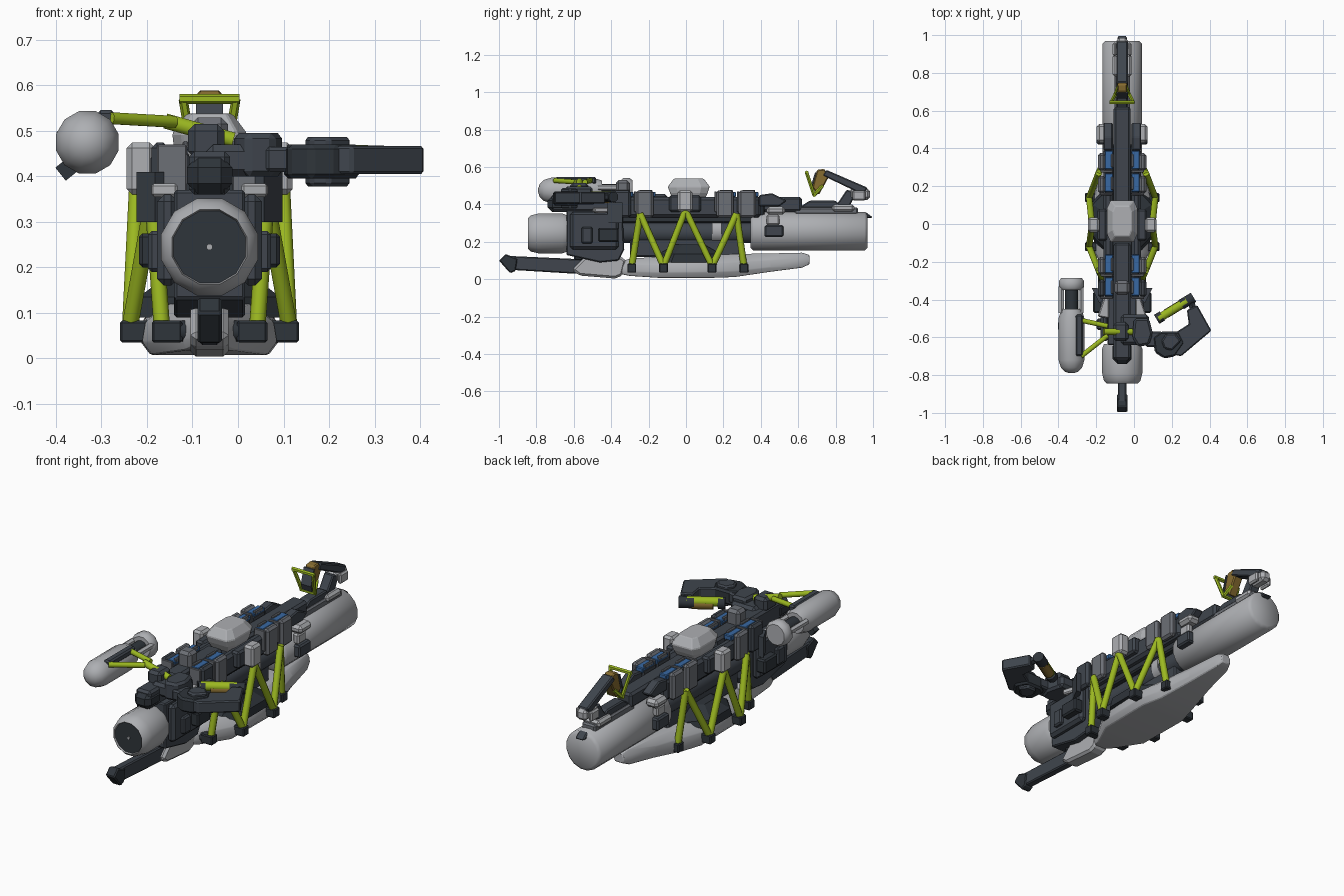
import bpy, bmesh, math
from mathutils import Vector

if "Cube" in bpy.data.objects:
    bpy.data.objects.remove(bpy.data.objects["Cube"])

CX = -0.0625  # centre plane of the main body


def mat(name, rgb):
    m = bpy.data.materials.new(name)
    m.diffuse_color = (*rgb, 1)
    m.use_nodes = True
    m.node_tree.nodes["Principled BSDF"].inputs["Base Color"].default_value = m.diffuse_color
    return m


LIGHT = mat("light_grey", (0.42, 0.43, 0.45))
MID = mat("mid_grey", (0.15, 0.16, 0.18))
DARK = mat("dark_slate", (0.05, 0.06, 0.075))
BLACK = mat("charcoal", (0.028, 0.035, 0.043))
GREEN = mat("lime_green", (0.33, 0.48, 0.015))
BLUE = mat("blue", (0.04, 0.14, 0.36))
BROWN = mat("ochre", (0.24, 0.15, 0.03))


def finish(bm, name, m, bevel=0, smooth=False):
    bmesh.ops.recalc_face_normals(bm, faces=bm.faces)
    me = bpy.data.meshes.new(name)
    bm.to_mesh(me)
    bm.free()
    me.materials.append(m)
    ob = bpy.data.objects.new(name, me)
    bpy.context.collection.objects.link(ob)
    if bevel:
        b = ob.modifiers.new("bevel", 'BEVEL')
        b.width = bevel
        b.segments = 1
    if smooth:
        bpy.context.view_layer.objects.active = ob
        ob.select_set(True)
        bpy.ops.object.shade_smooth_by_angle(angle=math.radians(50))
        ob.select_set(False)
    return ob


def loft(name, rings, m, bevel=0, smooth=False):
    """Skin equal-length point rings and cap both ends."""
    bm = bmesh.new()
    vs = [[bm.verts.new(p) for p in r] for r in rings]
    n = len(vs[0])
    for a, b in zip(vs, vs[1:]):
        for i in range(n):
            bm.faces.new((a[i], a[(i + 1) % n], b[(i + 1) % n], b[i]))
    bm.faces.new(vs[0])
    bm.faces.new(vs[-1])
    return finish(bm, name, m, bevel, smooth)


def box(name, x0, x1, y0, y1, z0, z1, m, bevel=0.008):
    ring = lambda y: [(x0, y, z0), (x1, y, z0), (x1, y, z1), (x0, y, z1)]
    return loft(name, [ring(y0), ring(y1)], m, bevel)


def pair(name, o0, o1, y0, y1, z0, z1, m, bevel=0.008):
    for tag, s in (("left", -1), ("right", 1)):
        a, b = sorted((CX + s * o0, CX + s * o1))
        box(f"{name}_{tag}", a, b, y0, y1, z0, z1, m, bevel)


def side(name, pts, half, m, cx=CX, bevel=0.006):
    """Extrude a (y, z) outline across x."""
    return loft(name, [[(x, y, z) for y, z in pts] for x in (cx - half, cx + half)], m, bevel)


def plan(name, pts, z0, z1, m, bevel=0.006):
    """Extrude an (x, y) outline upward."""
    return loft(name, [[(x, y, z) for x, y in pts] for z in (z0, z1)], m, bevel)


def lathe(name, prof, cx, cz, m, n=16):
    """Rings (y, radius) around an axis along y."""
    rings = [[(cx + r * math.cos(2 * math.pi * (i + .5) / n), y, cz + r * math.sin(2 * math.pi * (i + .5) / n))
              for i in range(n)] for y, r in prof]
    return loft(name, rings, m, 0, True)


def rod(name, a, b, r, m, n=8):
    a, b = Vector(a), Vector(b)
    q = (b - a).to_track_quat('Z', 'Y')
    rings = [[p + q @ Vector((r * math.cos(2 * math.pi * (i + .5) / n), r * math.sin(2 * math.pi * (i + .5) / n), 0))
              for i in range(n)] for p in (a, b)]
    return loft(name, rings, m, 0, n > 4)


# Main barrel, core shaft and rear tank
lathe("front_barrel", [(-.635, .1), (-.66, .11), (-.79, .11), (-.83, .1), (-.845, .085), (-.825, .08)], CX, .245, LIGHT, 12)
lathe("barrel_face", [(-.836, .082), (-.82, .082)], CX, .245, BLACK, 12)
lathe("barrel_pin", [(-.841, .007), (-.83, .007)], CX, .245, LIGHT, 8)
lathe("core_shaft", [(-.42, .058), (.38, .058)], CX, .25, DARK)
lathe("shaft_collar", [(.14, .068), (.19, .068)], CX, .26, LIGHT, 12)
lathe("rear_tank", [(.345, .09), (.36, .106), (.955, .106), (.97, .09)], CX, .257, LIGHT)
pair("tank_clamp", .09, .135, .42, .52, .225, .29, DARK)
pair("tank_lug", .085, .12, .43, .5, .29, .345, LIGHT)
pair("tank_shoulder", .06, .135, .43, .53, .345, .39, LIGHT, .015)
for s in (-1, 1):
    side("shoulder_wedge", [(.39, .39), (.39, .45), (.46, .46), (.54, .42), (.5, .39)], .025, DARK, CX + s * .075)

# Front housing block
side("front_housing", [(-.64, .37), (-.34, .37), (-.33, .16), (-.36, .1), (-.46, .09), (-.64, .13)], .078, DARK)
pair("housing_cheek", .07, .115, -.62, -.36, .16, .36, DARK, .015)
pair("housing_port", .1, .155, -.47, -.36, .2, .275, BLACK)
pair("housing_port_cap", .1, .135, -.56, -.5, .19, .28, DARK)
for s in (-1, 1):
    plan("housing_fin", [(CX + s * a, b) for a, b in ((.1, -.4), (.12, -.42), (.16, -.34), (.13, -.34))], .3, .41, DARK, 0)
    plan("housing_guard", [(CX + s * a, b) for a, b in ((.07, -.5), (.13, -.49), (.1, -.4), (.12, -.34), (.1, -.34), (.07, -.4))],
         .355, .385, LIGHT)

# Spine along the top
box("spine_front", CX - .045, CX + .045, -.72, -.1, .36, .455, DARK, .012)
box("spine_rear", CX - .045, CX + .045, .1, .62, .36, .44, DARK, .012)
box("spine_core", CX - .06, CX + .06, -.36, .42, .3, .4, BLACK)
box("spine_nose", CX - .05, CX + .05, -.74, -.62, .36, .445, BLACK, .025)
box("spine_rear_block", CX - .04, CX + .04, -.375, -.3, .44, .53, MID, .015)
loft("top_pod", [[(CX + sx * w, sy * l + .015, z) for sx, sy in
                  ((-.75, -1), (.75, -1), (1, -.6), (1, .6), (.75, 1), (-.75, 1), (-1, .6), (-1, -.6))]
                 for z, w, l in ((.42, .06, .08), (.46, .078, .1), (.495, .082, .112), (.538, .05, .08))], LIGHT, .004)

# Side rails, clamps and blue pads
pair("side_rail", .05, .1, -.32, .4, .33, .44, DARK, .015)
pair("hub_block", .12, .182, -.045, .035, .36, .475, LIGHT, .012)
pair("hub_link", .08, .13, -.09, .08, .36, .45, DARK, .01)
for y, m in ((-.22, MID), (.21, MID), (-.34, DARK), (.33, MID)):
    pair("clamp_outer", .09, .128, y - .048, y + .045, .33, .475, m, .012)
    pair("clamp_inner", .045, .09, y - .055, y + .055, .4, .455, DARK)
    pair("clamp_front", .05, .115, y - .058, y - .045, .36, .47, MID, .003)
    pair("clamp_pad", .048, .092, y - .04, y + .058, .44, .467, BLUE, .004)
    pair("clamp_ridge", .046, .06, y - .03, y + .04, .455, .478, MID, .004)

# Lower hull with dark deck
sections = [(-.36, .03, .03, .09), (-.3, .06, .018, .11), (-.15, .148, .008, .12), (.15, .153, .008, .13),
            (.26, .12, .012, .135), (.45, .075, .04, .138), (.62, .045, .062, .142), (.66, .028, .08, .13)]
loft("lower_hull", [[(CX + w * u, y, a + (b - a) * v) for u, v in
                     ((-.85, 0), (.85, 0), (1, .25), (.95, .65), (.6, 1), (-.6, 1), (-.95, .65), (-1, .25))]
                    for y, w, a, b in sections], LIGHT, .004, True)
loft("hull_deck", [[(CX + sx * w, .02 + sy * l, z) for sx, sy in
                    ((-.5, -1), (.5, -1), (1, -.5), (1, .5), (.5, 1), (-.5, 1), (-1, .5), (-1, -.5))]
                   for z, w, l in ((.09, .155, .2), (.135, .155, .165), (.185, .09, .08))], BLACK)
box("deck_pillar", CX - .04, CX + .04, -.3, .3, .12, .22, DARK)

# Keel beam at the front
side("keel_beam", [(-.95, .125), (-.4, .1), (-.4, .03), (-.6, .03), (-.93, .05)], .022, DARK)
side("keel_tip", [(-1, .1), (-.965, .135), (-.9, .11), (-.91, .045), (-.94, .032)], .027, BLACK)
side("keel_cowl", [(-.61, .05), (-.53, .13), (-.38, .145), (-.32, .1), (-.34, .02), (-.38, .004), (-.57, .02)], .042, LIGHT, bevel=.012)
box("keel_post", CX - .025, CX + .025, -.6, -.44, .1, .2, BLACK)

# Lime truss struts and feet on both sides
for s in (-1, 1):
    P = lambda o, y, z: (CX + s * o, y, z)
    feet = [(.105, -.29), (.175, -.12), (.175, .14), (.105, .31)]
    tops = [(.125, -.245, .35), (.16, -.003, .37), (.125, .27, .35)]
    for f, t in ((0, 0), (1, 0), (1, 1), (2, 1), (2, 2), (3, 2)):
        rod("truss_strut", P(*tops[t]), P(*feet[f], .07), .018, GREEN)
    for o, y in feet:
        a, b = sorted((CX + s * (o - .045), CX + s * (o + .022)))
        box("truss_foot", a, b, y - .024, y + .024, .035, .083, BLACK, .005)
        rod("foot_axle", P(.02, y, .06), P(o, y, .06), .025, BLACK)

# Rear lever assembly above the tank
box("tank_saddle", CX - .04, CX + .04, .58, .92, .345, .385, MID)
box("tank_saddle_cap", CX - .05, CX + .05, .78, .9, .36, .4, LIGHT, .012)
side("rear_tip", [(.9, .36), (.96, .36), (1, .33), (.96, .325), (.9, .34)], .025, DARK)
side("lever_root", [(.6, .38), (.66, .42), (.8, .42), (.84, .38)], .03, DARK)
side("lever_post", [(.76, .36), (.86, .36), (.91, .46), (.86, .48), (.82, .42)], .028, DARK)
box("lever_joint", CX - .03, CX + .03, .87, .985, .425, .485, LIGHT, .015)
pair("lever_joint_side", .028, .05, .89, .96, .42, .475, LIGHT)
side("lever_arm", [(.73, .555), (.75, .585), (.97, .49), (.95, .45)], .03, DARK)
side("lever_block", [(.675, .49), (.7, .585), (.74, .59), (.765, .55), (.71, .45)], .026, BROWN)
side("lever_shield", [(.68, .45), (.665, .49), (.69, .572), (.698, .572), (.675, .49), (.69, .45)], .03, DARK, bevel=0)
for s in (-1, 1):
    rod("lever_frame_side", (CX + s * .058, .645, .57), (CX + s * .038, .685, .45), .01, GREEN, 6)
    rod("lever_frame_foot", (CX + s * .038, .685, .45), (CX + s * .02, .73, .5), .01, GREEN, 6)
rod("lever_frame_top", (CX - .066, .645, .57), (CX + .066, .645, .57), .011, GREEN, 6)
rod("lever_frame_bottom", (CX - .045, .685, .45), (CX + .045, .685, .45), .01, GREEN, 6)

# Side scope on the left with lime brackets
SX = -.331
lathe("scope_body", [(-.79, .012), (-.782, .035), (-.76, .058), (-.72, .071), (-.5, .071), (-.45, .055)], SX, .475, LIGHT, 12)
lathe("scope_core", [(-.46, .035), (-.33, .035)], SX, .475, BLACK, 10)
lathe("scope_eyepiece", [(-.35, .055), (-.335, .068), (-.3, .068), (-.285, .055)], SX, .475, LIGHT, 12)
for x in (-.385, -.28):
    rod("scope_rail", (x, -.47, .49), (x, -.33, .49), .016, LIGHT, 6)
box("scope_top_strip", -.31, -.27, -.7, -.48, .51, .546, DARK)
rod("scope_latch", (-.365, -.54, .425), (-.39, -.54, .405), .026, BLACK, 4)
for y in (-.7, -.51):
    rod("scope_bracket", (-.28, y, .528), (-.14, -.59 if y < -.6 else -.54, .52), .014, GREEN)
rod("scope_arm", (-.16, -.57, .522), (-.01, -.57, .48), .018, GREEN)
box("scope_mount", -.11, -.03, -.62, -.52, .44, .515, DARK, .015)

# Folding grip arm on the right
box("arm_base", -.07, .08, -.64, -.48, .4, .47, DARK, .015)
plan("arm_base_cap", [(-.01, -.6), (.02, -.65), (.08, -.64), (.1, -.58), (.08, -.5), (.0, -.5)], .4, .495, DARK, .012)
box("arm_hinge", .06, .15, -.65, -.57, .41, .465, DARK)
plan("arm_elbow", [(.1, -.6), (.11, -.68), (.16, -.712), (.22, -.7), (.27, -.63), (.24, -.57), (.14, -.57)], .395, .47, BLACK, .01)
plan("arm_elbow_disc", [(.145, -.62), (.16, -.66), (.2, -.67), (.25, -.62), (.22, -.58), (.17, -.58)], .378, .487, DARK, .008)
plan("arm_panel", [(.2, -.69), (.25, -.7), (.41, -.565), (.335, -.43), (.28, -.455), (.29, -.53), (.18, -.6)], .405, .467, DARK, .006)
rod("arm_handle", (.13, -.5, .447), (.28, -.408, .447), .024, GREEN)
rod("arm_handle_core", (.17, -.475, .432), (.26, -.42, .432), .026, BROWN)
rod("arm_handle_tip", (.25, -.427, .44), (.315, -.388, .44), .03, BLACK)
rod("arm_handle_root", (.12, -.505, .44), (.15, -.487, .44), .03, BLACK)
rod("arm_link", (.3, -.4, .44), (.315, -.46, .44), .02, BLACK, 6)
